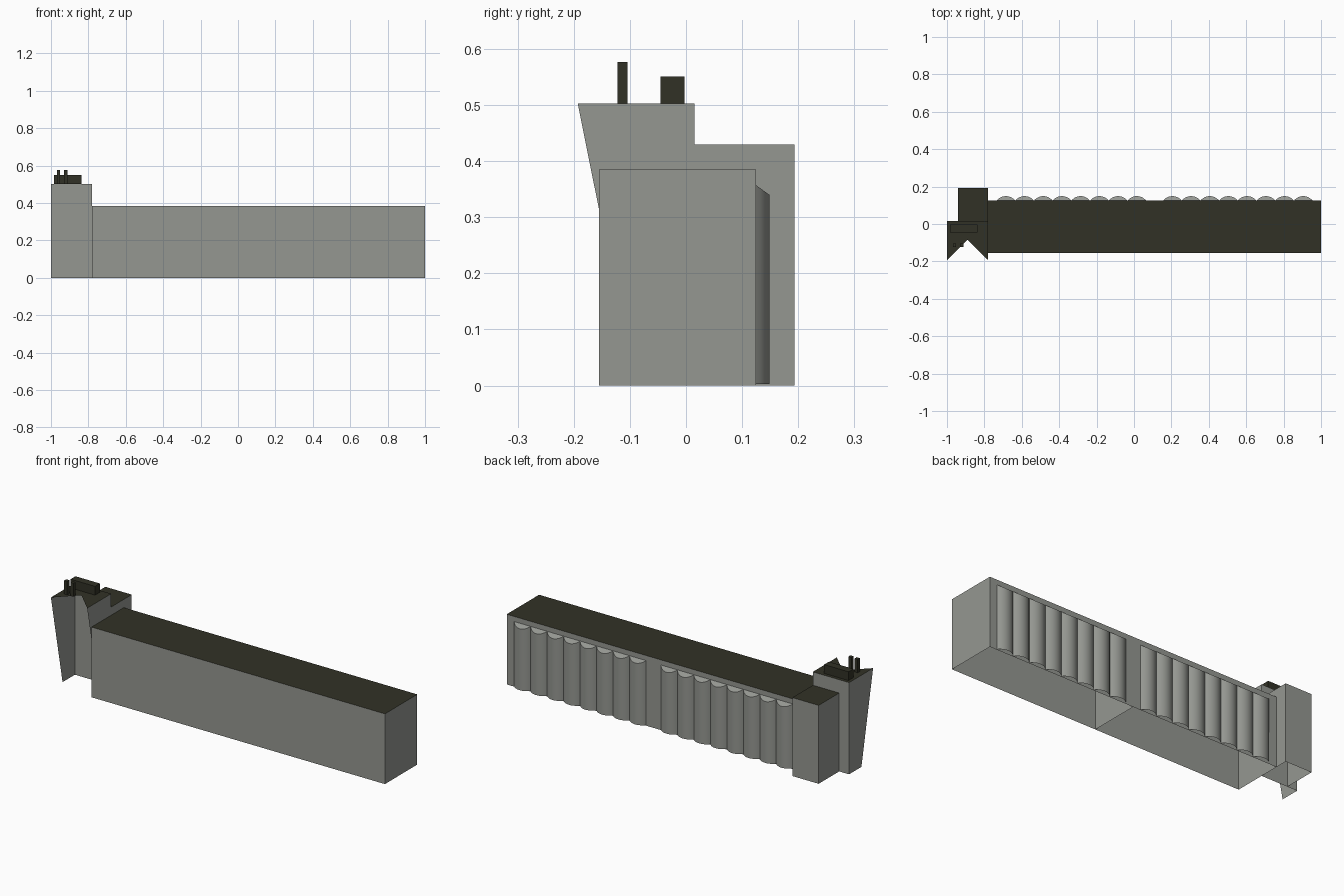
import bpy, bmesh, math

if "Cube" in bpy.data.objects:
    bpy.data.objects.remove(bpy.data.objects["Cube"])


def material(name, rgb):
    m = bpy.data.materials.new(name)
    m.diffuse_color = (*rgb, 1)
    m.use_nodes = True
    m.node_tree.nodes["Principled BSDF"].inputs["Base Color"].default_value = m.diffuse_color
    return m


WALL = material("grey_wall", (0.30, 0.31, 0.285))
ROOF = material("dark_roof", (0.031, 0.031, 0.019))


def build(name, bm, mats):
    mesh = bpy.data.meshes.new(name)
    bm.to_mesh(mesh)
    bm.free()
    for m in mats:
        mesh.materials.append(m)
    ob = bpy.data.objects.new(name, mesh)
    bpy.context.collection.objects.link(ob)
    return ob


def box(name, x, y, z, mats, open_bottom=False):
    """Box from ranges; with two materials the top takes the second."""
    bm = bmesh.new()
    bmesh.ops.create_cube(bm, size=1)
    for v in bm.verts:
        v.co = [r[0] if c < 0 else r[1] for c, r in zip(v.co, (x, y, z))]
    bm.normal_update()
    if open_bottom:
        bmesh.ops.delete(bm, geom=[f for f in bm.faces if f.normal.z < -0.5],
                         context='FACES_ONLY')
    for f in bm.faces:
        f.material_index = len(mats) - 1 if f.normal.z > 0.5 else 0
    return build(name, bm, mats)


def sheet(name, points, mat):
    bm = bmesh.new()
    bm.faces.new([bm.verts.new(p) for p in points])
    return build(name, bm, [mat])


# bulging bays along the back wall, with a sloped cut top
def bays(name, x0, count=8, pitch=0.1, y0=0.125, depth=0.024, seg=12):
    r = (pitch * pitch / 4 + depth * depth) / (2 * depth)
    half = math.asin(pitch / 2 / r)
    bm = bmesh.new()
    for i in range(count):
        cx = x0 + pitch * (i + 0.5)
        low, high = [], []
        for k in range(seg + 1):
            a = half - 2 * half * k / seg
            d = r * math.cos(a) - (r - depth)
            x = cx + r * math.sin(a)
            low.append(bm.verts.new((x, y0 + d, 0.003)))
            high.append(bm.verts.new((x, y0 + d, 0.357 - 0.72 * d)))
        for k in range(seg):
            bm.faces.new((low[k], low[k + 1], high[k + 1], high[k]))
        bm.faces.new(high)
    ob = build(name, bm, [WALL])
    bpy.ops.object.select_all(action='DESELECT')
    ob.select_set(True)
    bpy.context.view_layer.objects.active = ob
    bpy.ops.object.shade_smooth_by_angle(angle=math.radians(25))


# long hall: two open-bottomed halves with a partition between them
for side, x0, x1 in (("left", -0.78, 0.11), ("right", 0.11, 1.0)):
    box(side + "_hall", (x0, x1), (-0.155, 0.125), (0, 0.385), [WALL, ROOF], True)
    bays(side + "_bays", x0 + 0.045)

# tower: rear block, recessed front wall, leaning side wings, notched roof
L, R, YB, YT, YW, H = -1.0, -0.78, -0.092, -0.193, 0.015, 0.503
box("tower_rear", (-0.94, R), (YW, 0.193), (0, 0.43), [WALL, ROOF], True)
sheet("tower_front_wall", [(L, YW, 0), (R, YW, 0), (R, YW, H), (L, YW, H)], WALL)
for side, x in (("left", L), ("right", R)):
    pts = [(x, YW, 0), (x, YB, 0), (x, YT, H), (x, YW, H)]
    sheet(side + "_wing", pts if x == R else pts[::-1], WALL)
for side, x in (("left", L), ("right", R)):
    pts = [(x, YT, H), (-0.89, -0.085, H), (-0.89, YW, H), (x, YW, H)]
    sheet(side + "_tower_roof", pts if x == L else pts[::-1], ROOF)

# rooftop box and two posts
box("rooftop_box", (-0.984, -0.836), (-0.045, -0.003), (H, 0.551), [ROOF])
for i, x in enumerate((-0.96, -0.921)):
    box(f"rooftop_post_{i + 1}", (x - 0.009, x + 0.009), (-0.122, -0.104),
        (H, 0.577), [ROOF])
